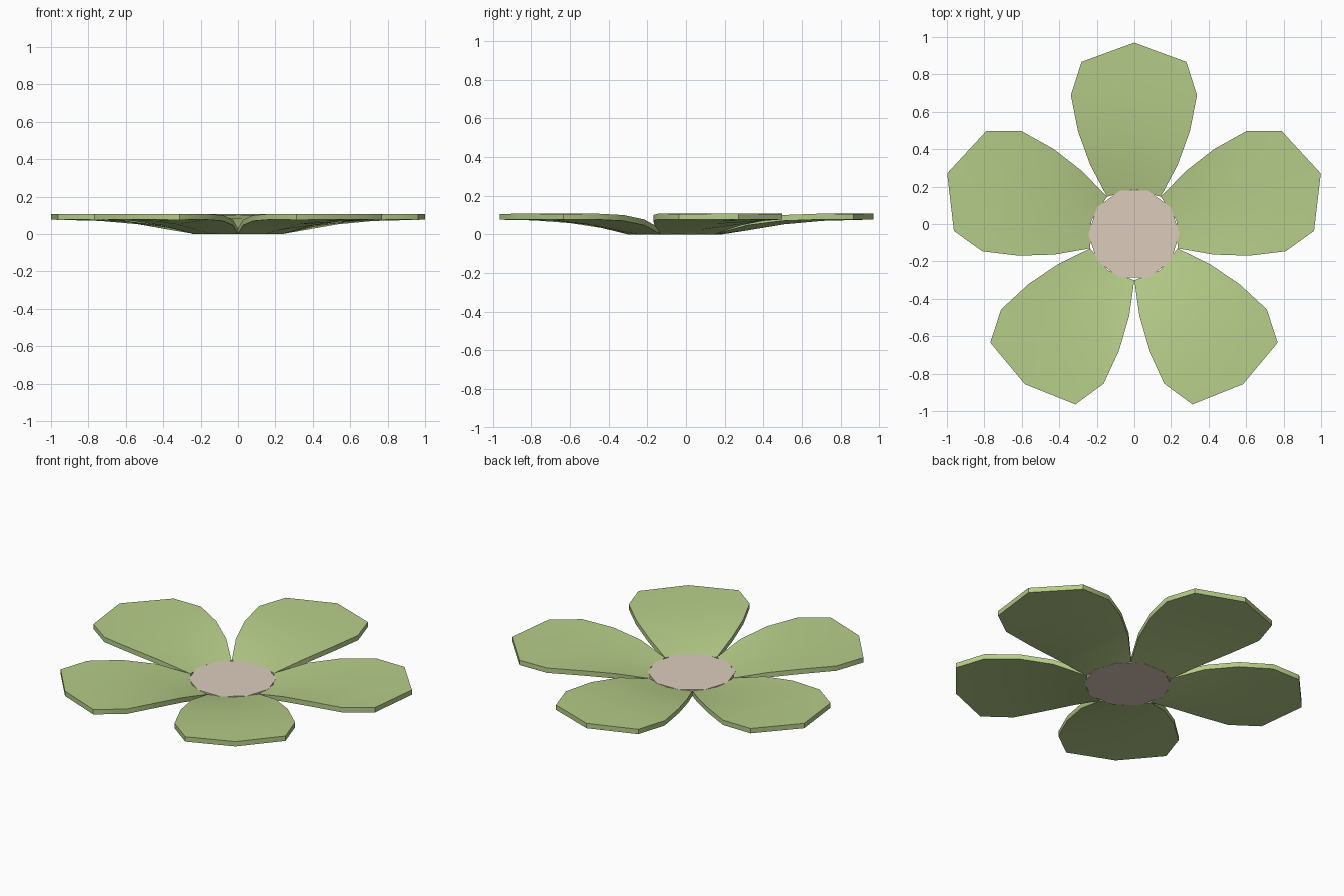
import bpy, bmesh, math
from mathutils import Matrix, Vector

if "Cube" in bpy.data.objects:
    bpy.data.objects.remove(bpy.data.objects["Cube"])

CY = -0.054      # flower centre in y
THICK = 0.03


def material(name, rgb):
    m = bpy.data.materials.new(name)
    m.diffuse_color = (*rgb, 1)
    m.use_nodes = True
    m.node_tree.nodes["Principled BSDF"].inputs["Base Color"].default_value = m.diffuse_color
    return m


def finish(bm, name, mat):
    bmesh.ops.recalc_face_normals(bm, faces=bm.faces)
    me = bpy.data.meshes.new(name)
    bm.to_mesh(me)
    bm.free()
    me.materials.append(mat)
    me.polygons.foreach_set("use_smooth", [True] * len(me.polygons))
    me.set_sharp_from_angle(angle=math.radians(30))
    ob = bpy.data.objects.new(name, me)
    bpy.context.collection.objects.link(ob)
    return ob


green = material("petal_green", (0.47, 0.61, 0.25))
beige = material("centre_beige", (0.72, 0.60, 0.50))

# Rows from root to tip: edge distance, half width, edge z, middle distance, middle z
ROWS = [
    (0.200, 0.145, 0.000, 0.240, 0.000),
    (0.370, 0.235, 0.047, 0.380, 0.022),
    (0.550, 0.300, 0.070, 0.560, 0.052),
    (0.743, 0.338, 0.077, 0.760, 0.070),
    (0.921, 0.281, 0.076, 1.024, 0.077),
]


def petal(name, angle, tip):
    bm = bmesh.new()
    grid = []
    for i, (r, w, ze, rm, zm) in enumerate(ROWS):
        if i == len(ROWS) - 1:
            rm = tip
        grid.append([bm.verts.new(c) for c in ((r, -w, ze), (rm, 0, zm), (r, w, ze))])
    for a, b in zip(grid, grid[1:]):
        for j in range(2):
            bm.faces.new((a[j], b[j], b[j + 1], a[j + 1]))
    # keep the lower skin and lift a copy to give the petal thickness
    ext = bmesh.ops.extrude_face_region(bm, geom=bm.faces[:], use_keep_orig=True)
    top = [g for g in ext["geom"] if isinstance(g, bmesh.types.BMVert)]
    bmesh.ops.translate(bm, verts=top, vec=(0, 0, THICK))
    place = Matrix.Translation((0, CY, 0)) @ Matrix.Rotation(math.radians(angle), 4, "Z")
    bmesh.ops.transform(bm, matrix=place, verts=bm.verts)
    finish(bm, name, green)


# Five petals, each with a slightly different tip length
for name, angle, tip in (
    ("petal_back", 90, 1.024),
    ("petal_right", 18, 1.050),
    ("petal_front_right", -54, 0.992),
    ("petal_front_left", -126, 0.992),
    ("petal_left", 162, 1.050),
):
    petal(name, angle, tip)

# Ten-sided flower centre
bm = bmesh.new()
bmesh.ops.create_cone(
    bm, cap_ends=True, segments=10, radius1=0.245, radius2=0.245, depth=0.033,
    matrix=Matrix.Translation((0, CY, 0.0165)) @ Matrix.Rotation(math.radians(90), 4, "Z"))
finish(bm, "flower_centre", beige)
